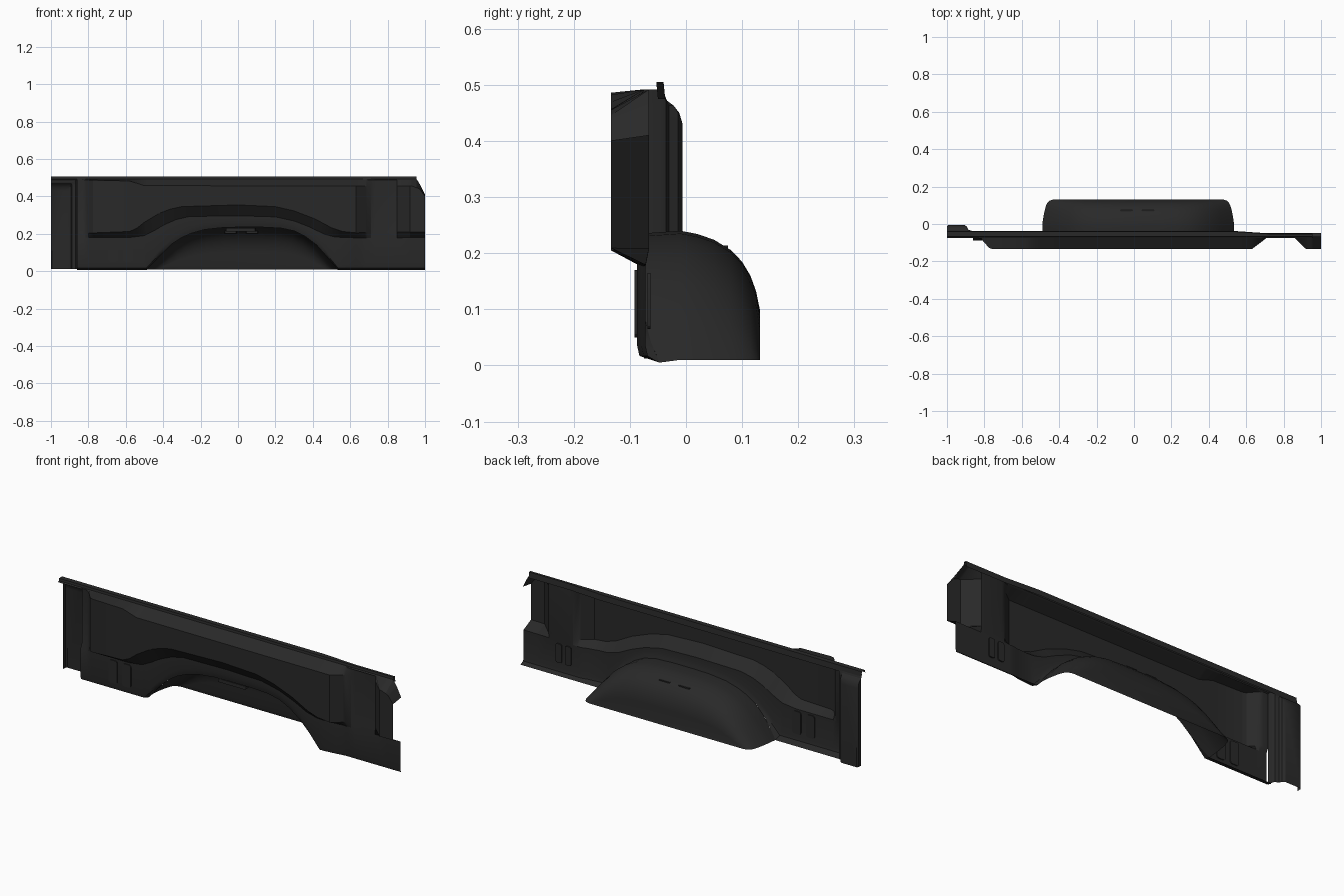
import bpy, bmesh, math

if "Cube" in bpy.data.objects:
    bpy.data.objects.remove(bpy.data.objects["Cube"])

mat = bpy.data.materials.new("dark_steel")
mat.diffuse_color = (0.022, 0.022, 0.022, 1)
mat.use_nodes = True
mat.node_tree.nodes["Principled BSDF"].inputs["Base Color"].default_value = mat.diffuse_color


def interp(x, pts):
    if x <= pts[0][0]:
        return pts[0][1]
    for (x0, v0), (x1, v1) in zip(pts, pts[1:]):
        if x <= x1:
            return v0 + (v1 - v0) * (x - x0) / (x1 - x0)
    return pts[-1][1]


def finish(name, bm, angle=28):
    bmesh.ops.recalc_face_normals(bm, faces=bm.faces[:])
    me = bpy.data.meshes.new(name)
    bm.to_mesh(me)
    bm.free()
    ob = bpy.data.objects.new(name, me)
    bpy.context.collection.objects.link(ob)
    me.materials.append(mat)
    bpy.ops.object.select_all(action='DESELECT')
    ob.select_set(True)
    bpy.context.view_layer.objects.active = ob
    bpy.ops.object.shade_smooth_by_angle(angle=math.radians(angle))
    return ob


def loft(name, rows, cap_end=False, cap_start=False):
    bm = bmesh.new()
    vs = [[bm.verts.new(p) for p in r] for r in rows]
    for a, b in zip(vs, vs[1:]):
        for i in range(len(a) - 1):
            bm.faces.new((a[i], a[i + 1], b[i + 1], b[i]))
    if cap_end:
        bm.faces.new(vs[-1])
    if cap_start:
        bm.faces.new(vs[0])
    return finish(name, bm)


# Control lines of the pressed side panel, all as functions of x
ARCH = [(-.49, .005), (-.40, .10), (-.35, .148), (-.30, .18), (-.25, .202), (-.18, .222), (-.08, .233),
        (.0, .235), (.13, .235), (.23, .230), (.30, .215), (.36, .185), (.42, .14), (.47, .083), (.535, .005)]
BULGE_LOW = [(-.58, .18), (-.5, .19), (-.45, .215), (-.39, .25), (-.33, .276), (-.26, .292), (.0, .296),
             (.2, .29), (.3, .268), (.385, .235), (.46, .198), (.52, .182), (.68, .176), (1, .18)]
BULGE_UP = [(-.76, .205), (-.58, .212), (-.54, .23), (-.5, .262), (-.42, .31), (-.36, .332), (-.3, .345),
            (.0, .354), (.2, .345), (.3, .322), (.41, .28), (.5, .232), (.56, .212), (.63, .205), (1, .21)]
BULGE_TOP = [(-.8, .487), (-.58, .482), (-.5, .457), (.93, .455), (.97, .44), (1, .40)]
TOP = [(.955, .492), (.975, .46), (1, .41)]
DEPTH = [(-.83, 0), (-.815, .12), (-.775, .9), (-.755, 1), (.63, 1), (.71, 0), (.85, 0), (.92, 1), (1, 1)]


def edge_y(z):
    return interp(z, [(0, -.045), (.04, -.062), (.09, -.075), (.14, -.08)])


def station(x):
    up = interp(x, [(.69, -.075), (.73, -.066)])
    low = interp(x, [(.60, -.087), (.66, -.072)])
    yb = up + (-.134 - up) * interp(x, DEPTH)
    a = interp(x, ARCH)
    t, u, l = (interp(x, c) for c in (BULGE_TOP, BULGE_UP, BULGE_LOW))
    return [(x, up, interp(x, TOP)), (x, yb, t), (x, yb, u), (x, low, l),
            (x, low, a + .03), (x, low + .004, a + .012), (x, edge_y(a), a)]


arch_x = sorted({p[0] for p in ARCH} | {-.45, .05, .505})
xs = sorted({p[0] for c in (ARCH, BULGE_LOW, BULGE_UP, BULGE_TOP, TOP, DEPTH) for p in c}
            | set(arch_x) | {-.86, -.5, .545, .66, .69, .73})
loft("side_panel", [station(x) for x in xs])

# Wheelhouse: arch swept back, rounding over to a rear wall (y, height scale, width scale)
SWEEP = [(-.01, 1, 1), (.02, .975, .995), (.05, .93, .985), (.08, .85, .972), (.10, .76, .96),
         (.115, .65, .945), (.125, .53, .925), (.132, .38, .88)]
rings = [[(x, edge_y(interp(x, ARCH)), interp(x, ARCH)) for x in arch_x]]
for y, sz, sx in SWEEP:
    rings.append([(.022 + (x - .022) * sx, y, .01 + (interp(x, ARCH) - .005) * sz) for x in arch_x])
loft("wheelhouse", rings, cap_end=True)

# Top rail lip
rows = []
for x in (-1, -.87, -.5, .53, .72, .955):
    yb = interp(x, [(.53, -.04), (.72, -.053)])
    rows.append([(x, -.075, .488), (x, -.068, .493), (x, -.066, .505),
                 (x, yb, .505), (x, yb + .003, .475)])
loft("top_rail", rows)

# Folded column at the left end, rounded into the rail at the top
COL = [(-1, -.032), (-1, -.012), (-.994, -.006), (-.905, -.006), (-.893, -.014), (-.887, -.030),
       (-.868, -.036), (-.864, -.045), (-.86, -.075)]
rows = []
for z, lim in ((.012, 0), (.43, 0), (.45, -.012), (.463, -.022), (.472, -.034), (.492, -.042)):
    rows.append([(x, min(y, lim), z) for x, y in COL])
loft("left_column", rows)


# Small pressed ribs: rounded plates straddling the sheet
def plate(name, loc, size, r):
    bm = bmesh.new()
    bmesh.ops.create_cube(bm, size=1)
    for v in bm.verts:
        v.co = [c * s + o for c, s, o in zip(v.co, size, loc)]
    axis = min(range(3), key=lambda i: size[i])
    edges = [e for e in bm.edges if abs(e.verts[0].co[axis] - e.verts[1].co[axis]) > size[axis] * .9]
    bmesh.ops.bevel(bm, geom=edges, offset=r, segments=3, affect='EDGES', profile=.5)
    finish(name, bm)


for i, x in enumerate((-.668, -.588)):
    plate(f"panel_rib_{i}", (x, -.087, .11), (.05, .01, .12), .012)
for i, x in enumerate((.735, .79)):
    plate(f"rear_rib_{i}", (x, -.066, .115), (.035, .006, .10), .01)
for i, x in enumerate((-.04, .075)):
    plate(f"wheelhouse_rib_{i}", (x, .065, .208), (.065, .02, .012), .004)
plate("arch_clip", (.015, -.06, .222), (.16, .035, .018), .006)
